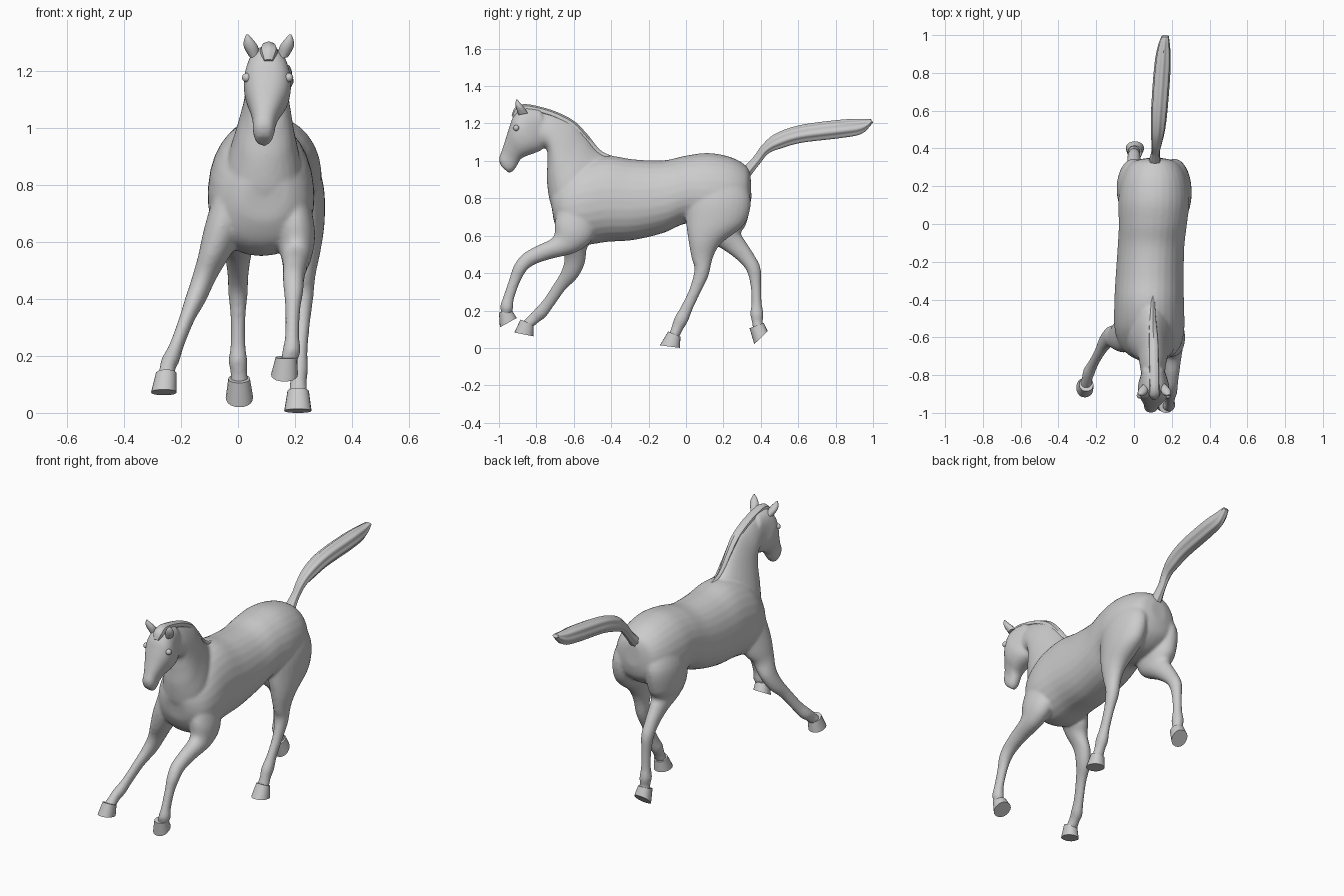
import bpy, math


def catmull(a, b, c, d, t):
    return [0.5 * (2*q + (r-p)*t + (2*p - 5*q + 4*r - s)*t*t + (3*q - p - 3*r + s)*t**3)
            for p, q, r, s in zip(a, b, c, d)]


def loft(name, rings, sub=5, n=28, power=2.0, taper=0.0, ribs=0.0):
    """Skin smooth rings; each ring = (y1, z1, y2, z2, centre x, half width),
    the two points being opposite silhouette points seen from the side."""
    R = [rings[0]] + list(rings) + [rings[-1]]
    path = []
    for i in range(1, len(R) - 2):
        path += [catmull(*R[i-1:i+3], k / sub) for k in range(sub)]
    path.append(rings[-1])
    f = lambda v: math.copysign(abs(v) ** (2 / power), v)
    verts, faces = [], []
    for y1, z1, y2, z2, cx, hw in path:
        for k in range(n):
            a = 2 * math.pi * k / n
            g = 1 + ribs * math.cos(7 * a)
            c, s = f(math.cos(a)) * g, f(math.sin(a)) * g
            verts.append((cx + hw * s * (1 - taper * c),
                          (y1 + y2) / 2 + (y1 - y2) / 2 * c,
                          (z1 + z2) / 2 + (z1 - z2) / 2 * c))
    for i in range(len(path) - 1):
        for k in range(n):
            a, b = i * n + k, i * n + (k + 1) % n
            faces.append((a, b, b + n, a + n))
    faces += [tuple(reversed(range(n))), tuple(range(len(verts) - n, len(verts)))]
    me = bpy.data.meshes.new(name)
    me.from_pydata(verts, [], faces)
    ob = bpy.data.objects.new(name, me)
    bpy.context.collection.objects.link(ob)
    bpy.ops.object.select_all(action='DESELECT')
    bpy.context.view_layer.objects.active = ob
    ob.select_set(True)
    bpy.ops.object.mode_set(mode='EDIT')
    bpy.ops.mesh.select_all(action='SELECT')
    bpy.ops.mesh.normals_make_consistent(inside=False)
    bpy.ops.object.mode_set(mode='OBJECT')
    bpy.ops.object.shade_smooth_by_angle(angle=math.radians(40))
    return ob


# Torso, rump to chest
torso = loft("horse_body", [
    (.345, .93, .35, .80, .110, .05), (.32, .975, .325, .72, .107, .125),
    (.24, 1.02, .24, .66, .107, .172), (.12, 1.042, .12, .65, .105, .188),
    (0, 1.028, 0, .665, .10, .18), (-.12, 1.003, -.12, .615, .09, .176),
    (-.28, 1.008, -.28, .577, .083, .18), (-.42, 1.028, -.42, .567, .08, .184),
    (-.55, 1.0, -.56, .55, .082, .184), (-.65, .93, -.65, .585, .087, .157),
    (-.71, .88, -.70, .66, .09, .10), (-.733, .84, -.713, .72, .09, .045)],
    power=2.15, taper=.08)

# Neck and head
neck = loft("neck", [
    (-.38, 1.0, -.60, .66, .085, .12), (-.47, 1.055, -.71, .74, .09, .125),
    (-.53, 1.13, -.742, .87, .095, .10), (-.60, 1.205, -.742, .98, .10, .08),
    (-.70, 1.255, -.745, 1.06, .10, .07), (-.80, 1.283, -.79, 1.08, .10, .06)], taper=.3)
head = loft("head", [
    (-.78, 1.28, -.74, 1.12, .10, .055), (-.875, 1.285, -.765, 1.065, .103, .072),
    (-.922, 1.24, -.80, 1.045, .103, .083), (-.945, 1.18, -.85, 1.027, .103, .075),
    (-.967, 1.11, -.885, 1.008, .098, .055), (-.987, 1.05, -.90, .98, .093, .041),
    (-1.0, 1.01, -.92, .95, .09, .037), (-.99, .972, -.945, .934, .09, .025)],
    power=2.3, taper=-.08)

# Legs, each from the muscle down to the pastern
right_hind = loft("right_hind_leg", [
    (.04, .93, .29, .93, .19, .07), (.0, .80, .345, .80, .212, .088),
    (.0, .68, .315, .665, .222, .082), (.012, .58, .19, .56, .23, .06),
    (.03, .48, .145, .485, .23, .042), (.045, .42, .12, .385, .228, .036),
    (.02, .32, .08, .30, .225, .027), (-.025, .225, .035, .205, .218, .026),
    (-.06, .165, .01, .14, .213, .033), (-.075, .12, -.015, .10, .212, .029),
    (-.09, .075, -.04, .05, .21, .034)])
left_hind = loft("left_hind_leg", [
    (.04, .93, .29, .93, .025, .07), (.03, .80, .345, .80, .0, .088),
    (.04, .68, .325, .67, -.005, .082), (.09, .59, .295, .615, .0, .062),
    (.20, .525, .315, .575, .0, .046), (.28, .465, .36, .505, .0, .037),
    (.325, .41, .398, .43, .0, .034), (.345, .33, .402, .33, .0, .026),
    (.35, .24, .405, .24, .0, .026), (.343, .185, .415, .18, .0, .033),
    (.352, .14, .41, .14, .003, .029), (.36, .09, .415, .11, .005, .034)])
right_fore = loft("right_front_leg", [
    (-.66, .82, -.46, .78, .19, .05), (-.70, .68, -.49, .60, .20, .07),
    (-.71, .593, -.58, .515, .205, .055), (-.80, .545, -.725, .475, .20, .043),
    (-.875, .50, -.81, .445, .195, .038), (-.92, .44, -.855, .41, .195, .034),
    (-.945, .37, -.89, .345, .192, .026), (-.975, .28, -.92, .26, .19, .025),
    (-.993, .225, -.925, .205, .187, .032), (-.987, .185, -.94, .175, .178, .029),
    (-.985, .155, -.925, .175, .168, .033)])
left_fore = loft("left_front_leg", [
    (-.66, .82, -.46, .78, -.025, .05), (-.68, .68, -.49, .60, -.05, .07),
    (-.67, .57, -.53, .53, -.085, .055), (-.65, .485, -.54, .455, -.12, .043),
    (-.665, .415, -.58, .375, -.15, .037), (-.705, .345, -.645, .31, -.18, .028),
    (-.765, .255, -.71, .22, -.215, .026), (-.81, .205, -.75, .165, -.237, .032),
    (-.84, .175, -.79, .135, -.247, .028), (-.88, .13, -.825, .105, -.255, .034)])

# Fuse the flesh into one smooth skin
bpy.ops.object.select_all(action='DESELECT')
for ob in (torso, neck, head, right_hind, left_hind, right_fore, left_fore):
    ob.select_set(True)
bpy.context.view_layer.objects.active = torso
torso.modifiers.clear()
bpy.ops.object.join()
rm = torso.modifiers.new("fuse", 'REMESH')
rm.mode, rm.voxel_size, rm.use_smooth_shade = 'VOXEL', .008, True
sm = torso.modifiers.new("soften", 'SMOOTH')
sm.factor, sm.iterations = .5, 8

# Hooves
for name, top, sole in (
        ("right_hind_hoof", (-.095, .088, -.03, .06, .211, .038), (-.14, .014, -.032, 0, .21, .048)),
        ("left_hind_hoof", (.34, .105, .415, .135, .004, .038), (.365, .02, .437, .09, .005, .048)),
        ("right_front_hoof", (-1.0, .19, -.93, .20, .17, .038), (-.995, .11, -.905, .16, .163, .047)),
        ("left_front_hoof", (-.885, .152, -.815, .122, -.252, .037), (-.918, .082, -.815, .062, -.26, .045))):
    loft(name, [top, sole], sub=1, n=20, power=2.2)

# Ears and eyes on both sides of the head
for side, s in (("left", -1), ("right", 1)):
    cx = .108
    loft(side + "_ear", [
        (-.895, 1.245, -.845, 1.255, cx + s*.05, .019), (-.908, 1.28, -.865, 1.285, cx + s*.062, .025),
        (-.912, 1.305, -.885, 1.308, cx + s*.07, .017), (-.908, 1.328, -.902, 1.328, cx + s*.076, .003)],
        n=12)
    bpy.ops.mesh.primitive_uv_sphere_add(segments=16, ring_count=8, radius=.016,
                                         location=(.104 + s*.074, -.908, 1.176))
    bpy.context.object.name = side + "_eye"
    bpy.ops.object.shade_smooth()

# Mane along the crest, ending in a forelock
loft("mane", [
    (-.35, 1.015, -.36, 1.0, .10, .008), (-.45, 1.05, -.48, 1.02, .10, .014),
    (-.53, 1.143, -.56, 1.10, .10, .022), (-.60, 1.213, -.62, 1.17, .103, .026),
    (-.70, 1.264, -.70, 1.22, .105, .027), (-.80, 1.293, -.79, 1.25, .107, .026),
    (-.87, 1.302, -.85, 1.26, .108, .026), (-.915, 1.282, -.885, 1.25, .108, .03),
    (-.932, 1.24, -.91, 1.225, .107, .016)], n=20, ribs=.05)

# Streaming tail with strand ridges
loft("tail", [
    (.32, .975, .345, .92, .11, .03), (.362, 1.02, .395, .985, .114, .022),
    (.41, 1.085, .442, 1.04, .12, .027), (.48, 1.143, .51, 1.067, .127, .036),
    (.61, 1.188, .62, 1.097, .135, .042), (.82, 1.216, .83, 1.122, .15, .042),
    (.93, 1.222, .94, 1.145, .158, .032), (.99, 1.222, 1.0, 1.205, .165, .018)],
    n=42, ribs=.07)
